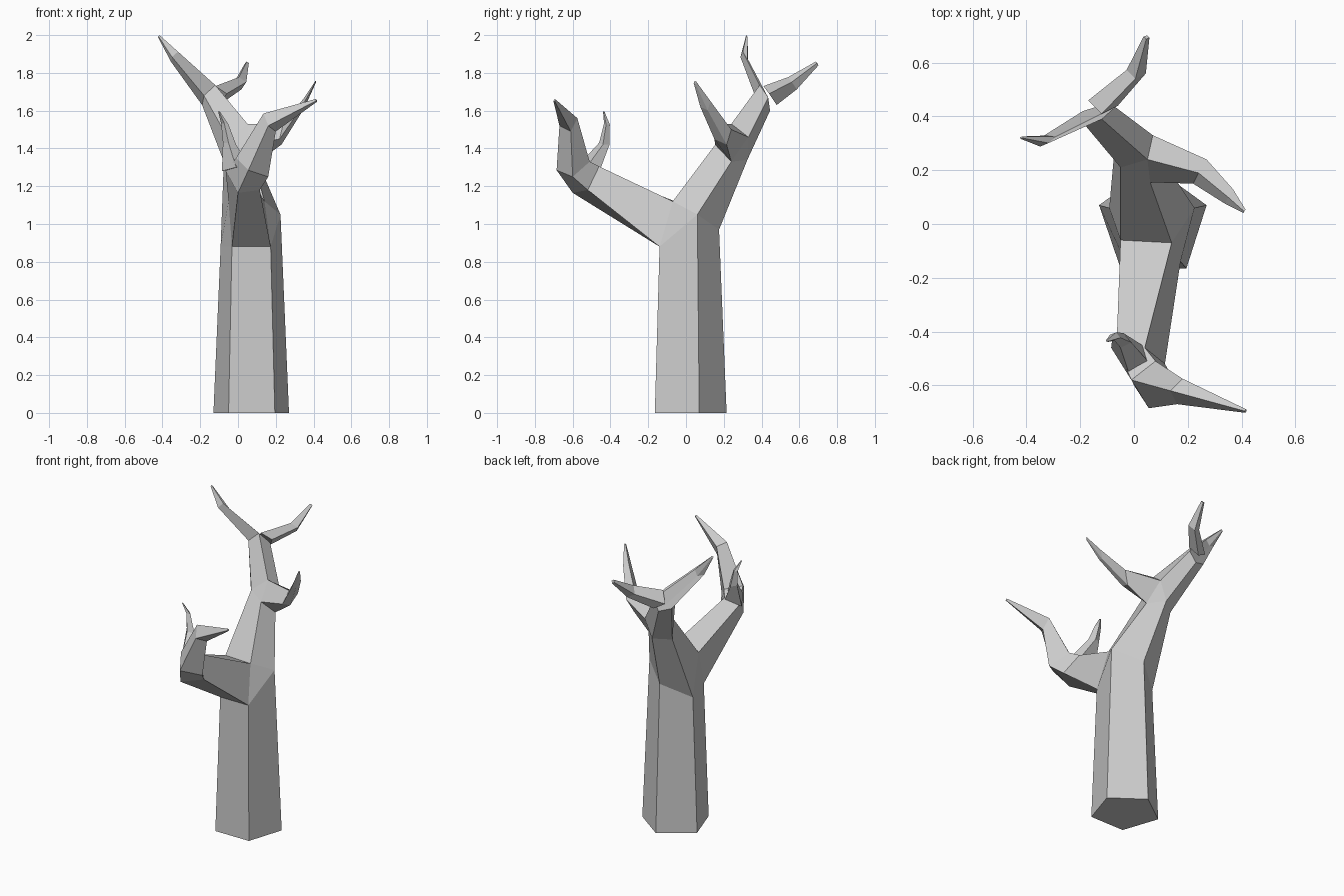
import bpy, bmesh
from mathutils import Vector as V

if "Cube" in bpy.data.objects:
    bpy.data.objects.remove(bpy.data.objects["Cube"])


def shrink(ring, centre, s):
    """Copy of a ring, scaled and moved to a new centre."""
    pts = [V(p) for p in ring]
    mid = sum(pts, V()) / len(pts)
    return [V(centre) + (p - mid) * s for p in pts]


def loft(faces, *rings, cap=True):
    """Side faces between successive rings, closed at the last one."""
    for a, b in zip(rings, rings[1:]):
        n = len(a)
        for i in range(n):
            j = (i + 1) % n
            faces.append([a[i], a[j], b[j], b[i]])
    if cap:
        faces.append(rings[-1])


def build(name, faces):
    bm = bmesh.new()
    for f in faces:
        bm.faces.new([bm.verts.new(p) for p in f])
    bmesh.ops.remove_doubles(bm, verts=bm.verts[:], dist=0.0005)
    bmesh.ops.recalc_face_normals(bm, faces=bm.faces[:])
    me = bpy.data.meshes.new(name)
    bm.to_mesh(me)
    bm.free()
    ob = bpy.data.objects.new(name, me)
    bpy.context.collection.objects.link(ob)


tree = []

# five-sided trunk: left, front left, front right, right, back
base = [(-.13, .07, 0), (-.05, -.165, 0), (.195, -.165, 0), (.27, .07, 0), (.07, .215, 0)]
L, F1, F2, R, B = top = [(-.092, .06, .88), (-.032, -.14, .88), (.173, -.14, .88),
                         (.225, .06, 1.05), (.07, .175, .97)]
tree.append(base)
loft(tree, base, top, cap=False)

# crotch between the front limb and the main limb
C1, C2 = (-.05, -.06, 1.12), (.14, -.07, 1.12)
tree += [[L, F1, C1], [F2, R, C2]]

# front limb, bending up to its tip
end = [(0, -.60, 1.165), (.115, -.52, 1.18), (.04, -.46, 1.305), (-.065, -.455, 1.28)]
elbow = [(.055, -.685, 1.285), (.16, -.60, 1.25), (.08, -.51, 1.33), (-.01, -.58, 1.35)]
bend = [(.16, -.67, 1.52), (.20, -.61, 1.49), (.18, -.575, 1.56), (.135, -.62, 1.585)]
loft(tree, [F1, F2, C2, C1], end, elbow, bend, shrink(bend, (.415, -.695, 1.655), .14))

# main limb, up to the side branch fork
l, r, b = (-.075, .25, 1.33), (.105, .24, 1.33), (.02, .325, 1.34)
c1, c2 = (-.05, .21, 1.45), (.06, .155, 1.42)
T, K = (.05, .24, 1.53), (.07, .33, 1.46)
loft(tree, [L, C1, C2, R, B], [l, c1, c2, r, b], cap=False)
tree += [[c1, c2, T], [r, b, K]]

# right branch
mid = [(.22, .15, 1.45), (.24, .19, 1.53), (.27, .24, 1.50), (.23, .215, 1.42)]
loft(tree, [c2, T, K, r], mid, shrink(mid, (.35, .105, 1.635), .6),
     shrink(mid, (.41, .048, 1.75), .15))

# upper limb, continuing to the left tip
fork = [(-.19, .42, 1.63), (-.18, .365, 1.68), (-.12, .39, 1.735),
        (-.07, .435, 1.67), (-.11, .445, 1.60)]
loft(tree, [l, c1, T, K, b], fork, shrink(fork, (-.325, .312, 1.875), .52),
     shrink(fork, (-.417, .322, 1.992), .11))
build("bare_tree", tree)

# back twig at the upper fork
twig = []
root = [(-.17, .46, 1.67), (-.12, .41, 1.73), (-.06, .44, 1.69), (-.10, .48, 1.63)]
twig.append(root)
loft(twig, root, shrink(root, (.01, .565, 1.745), .65), shrink(root, (.047, .695, 1.85), .2))
build("back_twig", twig)

# front twig beside the elbow
twig = []
root = [(-.085, -.46, 1.28), (-.01, -.58, 1.30), (.06, -.52, 1.31), (.03, -.45, 1.30)]
twig.append(root)
half = [(-.08, -.42, 1.43), (-.05, -.46, 1.43), (-.01, -.44, 1.42), (-.04, -.405, 1.42)]
loft(twig, root, half, shrink(half, (-.07, -.418, 1.53), .55),
     shrink(half, (-.1, -.435, 1.595), .15))
build("front_twig", twig)
